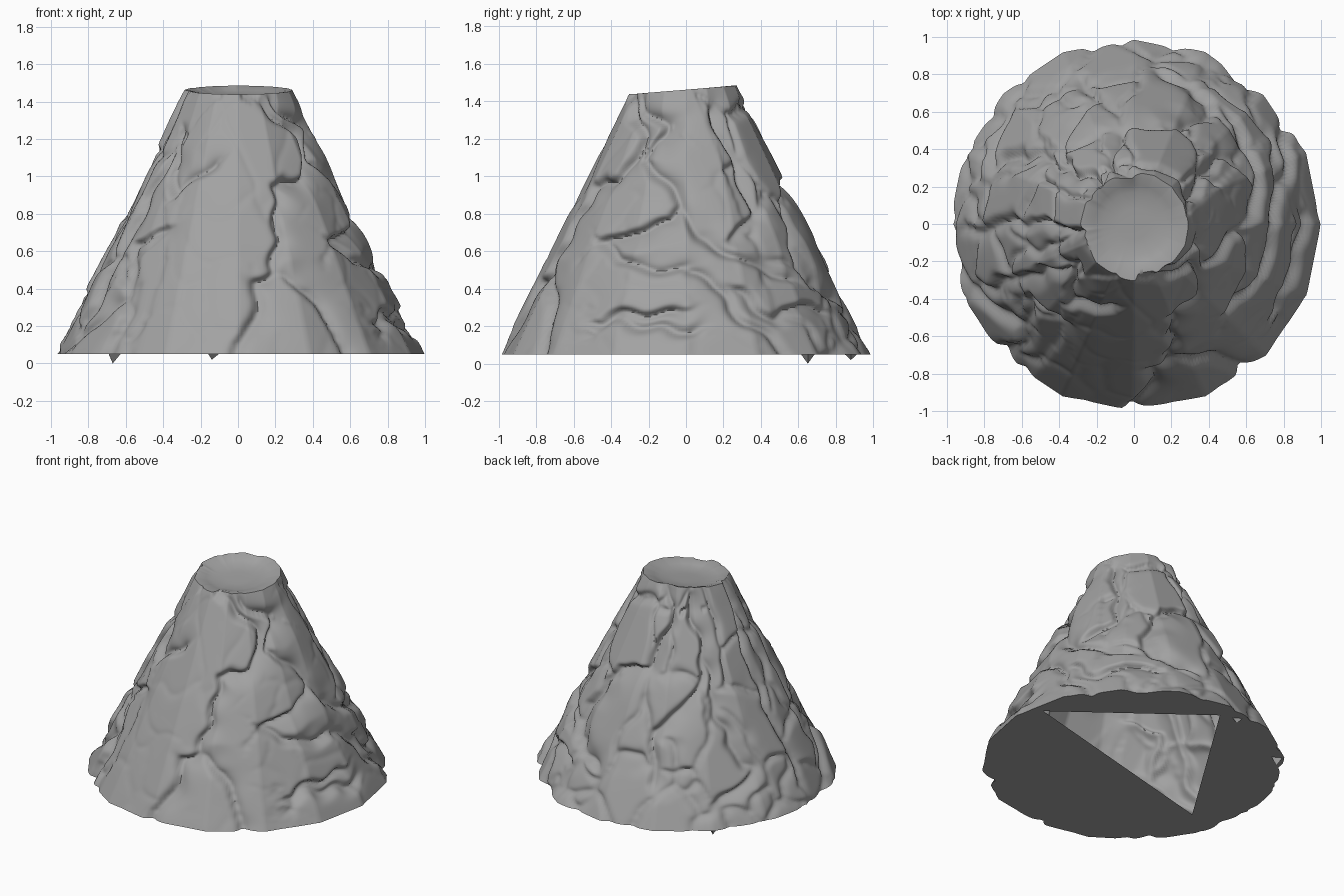
import bpy, bmesh
from math import pi, cos, sin, atan2, asin, hypot, exp
from mathutils import Vector, noise

if "Cube" in bpy.data.objects:
    bpy.data.objects.remove(bpy.data.objects["Cube"])

BASE_Z, SIDES = 0.05, 16
N_ANG, N_H = 288, 120


def cone_r(z):
    """Radius of the plain cone at height z."""
    return 1.0 - 0.5 * (z - BASE_Z)


def facet(a):
    """Sixteen-sided outline factor."""
    step = 2 * pi / SIDES
    return cos(step / 2) / cos(a % step - step / 2)


def wrap(a):
    return (a + pi) % (2 * pi) - pi


# Main lava cracks, as read from the front (x, z), the right (y, z) and the top (x, y)
front = [
    [(.05, 1.42), (.36, 1.22), (.36, 1.0), (.22, .97), (.18, .5), (.08, .43), (.08, .32), (0, .06)],
    [(.25, .45), (.38, .39), (.58, .07)],
    [(-.35, 1.23), (-.35, .9), (-.15, 1.05)],
    [(-.44, .69), (-.58, .63), (-.62, .25), (-.74, .06)],
]
right = [
    [(-.27, 1.4), (-.1, 1.25), (-.25, 1.09), (-.06, .88), (-.08, .78), (-.48, .64), (-.4, .53), (0, .5)],
    [(-.06, .88), (.1, .67), (.25, .57), (.6, .45)],
    [(.02, .46), (.12, .42), (.28, .28), (.55, .05)],
    [(.12, 1.35), (.23, 1.2), (.38, .8), (.27, .7)],
    [(-.05, .3), (-.5, .22), (.05, .17)],
]
top = [
    [(-.02, .28), (-.12, .32), (-.05, .55), (.2, .52), (.4, .58), (.4, .7), (.2, .85)],
    [(-.2, .24), (-.38, .3), (-.38, .45), (-.17, .7), (-.3, .8)],
    [(-.38, .3), (-.55, .42), (-.78, .35), (-.7, .6)],
    [(-.3, -.05), (-.6, .03), (-.95, -.03)],
    [(-.4, -.25), (-.7, -.3), (-.9, -.37), (-.6, -.6)],
    [(.45, .75), (.75, .5), (.78, .3)],
]


def side_angle(t, z):
    return asin(max(-.98, min(.98, t / cone_r(z))))


cracks = [[(side_angle(x, z) - pi / 2, z) for x, z in c] for c in front]
cracks += [[(side_angle(y, z), z) for y, z in c] for c in right]
cracks += [[(atan2(y, x), BASE_Z + 2 * (1 - hypot(x, y))) for x, y in c] for c in top]


def crack_depth(a, z, r):
    """Groove with one steep wall and one gentle slope."""
    depth = 0.0
    for line in cracks:
        best, side = 9.0, 1
        pts = [(wrap(b - a) * r, (h - z) * 1.12) for b, h in line]
        for (x0, y0), (x1, y1) in zip(pts, pts[1:]):
            if abs(x0) > 1 or abs(x1) > 1:
                continue
            dx, dy = x1 - x0, y1 - y0
            t = max(0, min(1, -(x0 * dx + y0 * dy) / (dx * dx + dy * dy)))
            d = hypot(x0 + t * dx, y0 + t * dy)
            if d < best:
                best, side = d, x0 * dy - y0 * dx
        if best < .4:
            depth = max(depth, .075 * exp(-best / (.065 if side > 0 else .015)))
    return depth


def plate_depth(p):
    """Smaller cracked plates, strongest on the back and left."""
    q = Vector((p.x, p.y, p.z * .7)) * 2.7
    q += noise.noise_vector(p * 4) * .3
    dist, cells = noise.voronoi(q)
    edge = dist[1] - dist[0]
    level = .5 + .5 * sin(cells[0].x * 37 + cells[0].y * 17 + cells[0].z * 29)
    weight = .2 if (p.x - p.y > .25 or (p.y < -.3 and abs(p.x) < .4)) else 1.0
    return weight * (.022 * level + .04 * exp(-edge / .06))


def rim_z(y):
    return 1.462 + .08 * y


rock = bpy.data.materials.new("rock_grey")
rock.diffuse_color = (.36, .36, .36, 1)
rock.use_nodes = True
rock.node_tree.nodes["Principled BSDF"].inputs["Base Color"].default_value = rock.diffuse_color


def make_object(name, bm):
    bmesh.ops.recalc_face_normals(bm, faces=bm.faces)
    me = bpy.data.meshes.new(name)
    bm.to_mesh(me)
    bm.free()
    me.materials.append(rock)
    ob = bpy.data.objects.new(name, me)
    bpy.context.collection.objects.link(ob)
    return ob


def bridge(bm, lo, hi):
    for i in range(len(lo)):
        j = (i + 1) % len(lo)
        bm.faces.new((lo[i], lo[j], hi[j], hi[i]))


# Depth map of the slope, then softened so the walls are not stepped
grid = []
for k in range(N_H + 1):
    t = k / N_H
    row = []
    for i in range(N_ANG):
        a = 2 * pi * i / N_ANG
        z = BASE_Z + t * (rim_z(.29 * sin(a)) - BASE_Z)
        r = cone_r(z)
        p = Vector((r * cos(a), r * sin(a), z))
        w = noise.noise_vector(p * 6) * .06
        inset = max(crack_depth(a + w.x / r, z + w.y, r), plate_depth(p))
        row.append(inset * min(1, .5 + (1 - t) * 5))
    grid.append(row)


def soften(g):
    out = []
    for k, row in enumerate(g):
        up, dn = g[min(k + 1, N_H)], g[max(k - 1, 0)]
        mix = [2 * c + u + d for c, u, d in zip(row, up, dn)]
        out.append([(2 * mix[i] + mix[i - 1] + mix[(i + 1) % N_ANG]) / 16 for i in range(N_ANG)])
    return out


grid = soften(grid)

# Rocky slope: cone grid pressed in along the cracks
bm = bmesh.new()
rings = []
for k, row in enumerate(grid):
    ring = []
    for i, inset in enumerate(row):
        a = 2 * pi * i / N_ANG
        z = BASE_Z + k / N_H * (rim_z(.29 * sin(a)) - BASE_Z)
        rr = cone_r(z) * facet(a) - inset
        ring.append(bm.verts.new((rr * cos(a), rr * sin(a), z)))
    if rings:
        bridge(bm, rings[-1], ring)
    rings.append(ring)

# Shallow crater dish inside the rim
prev = rings[-1]
for s, drop in ((.9, .004), (.75, .018), (.6, .032), (.3, .036), (.1, .036)):
    ring = []
    for i, v in enumerate(rings[-1]):
        a, flat = 2 * pi * i / N_ANG, .28 * s
        m = min(1, (1 - s) * 3)
        x = v.co.x * s * (1 - m) + flat * cos(a) * m
        y = v.co.y * s * (1 - m) + flat * sin(a) * m
        ring.append(bm.verts.new((x, y, rim_z(y) - drop)))
    bridge(bm, prev, ring)
    prev = ring
bm.faces.new(prev)
base_outline = [v.co.copy() for v in rings[0]]
slope = make_object("rocky_cone", bm)
bpy.context.view_layer.objects.active = slope
slope.select_set(True)
bpy.ops.object.shade_smooth_by_angle(angle=pi / 3.2)

# Flat underside with a triangular opening
bm = bmesh.new()
hole = [Vector((.90, .15, BASE_Z)), Vector((-.02, .85, BASE_Z)), Vector((-.715, -.26, BASE_Z))]
edges = []
for loop in (base_outline, hole):
    vs = [bm.verts.new(c) for c in loop]
    edges += [bm.edges.new((vs[i - 1], vs[i])) for i in range(len(vs))]
bmesh.ops.triangle_fill(bm, edges=edges, use_beauty=True, normal=(0, 0, -1))
make_object("underside", bm)

# Small rock chips hanging below the rim
for n, (x, y, z) in enumerate(((-.67, .65, 0), (-.14, .88, .02))):
    bm = bmesh.new()
    tip = bm.verts.new((x, y, z))
    tri = [bm.verts.new((x + .05 * cos(a), y + .05 * sin(a), BASE_Z + .01)) for a in (0, 2.1, 4.2)]
    for i in range(3):
        bm.faces.new((tip, tri[i - 1], tri[i]))
    make_object(f"rock_chip_{n + 1}", bm)
